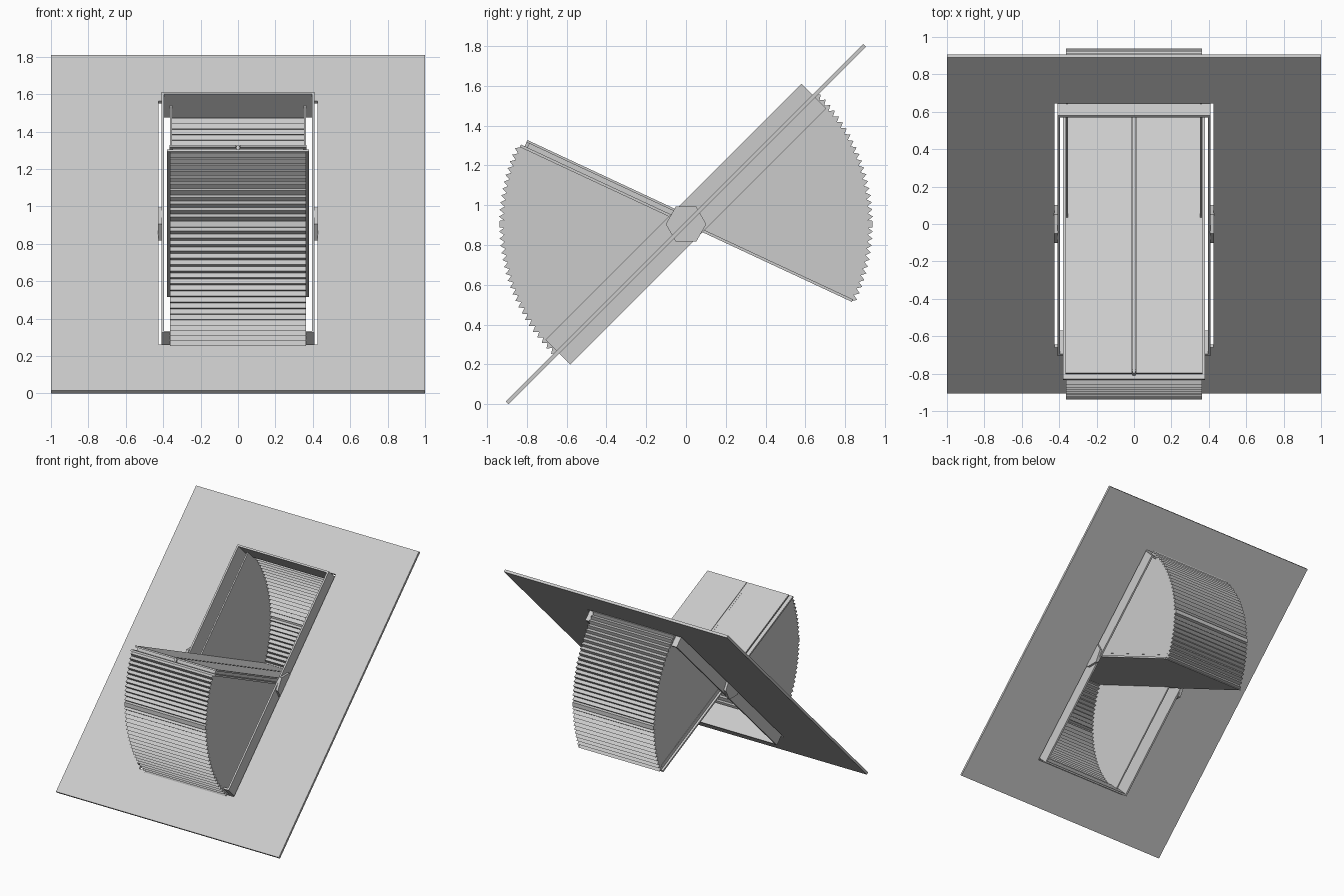
import bpy, bmesh
from math import radians, cos, sin
from mathutils import Matrix

if "Cube" in bpy.data.objects:
    bpy.data.objects.remove(bpy.data.objects["Cube"])

PIVOT = Matrix.Translation((0, 0, 0.905))
SLOPE = PIVOT @ Matrix.Rotation(radians(45), 4, 'X')    # roof pitch
SASH = PIVOT @ Matrix.Rotation(radians(-25), 4, 'X')    # opened window


def finish(name, bm, matrix):
    bmesh.ops.recalc_face_normals(bm, faces=bm.faces)
    bm.transform(matrix)
    me = bpy.data.meshes.new(name)
    bm.to_mesh(me)
    bm.free()
    ob = bpy.data.objects.new(name, me)
    bpy.context.collection.objects.link(ob)
    return ob


def box(name, x, y, z, matrix):
    bm = bmesh.new()
    bmesh.ops.create_cube(bm, size=1)
    for v in bm.verts:
        for i, (a, b) in enumerate((x, y, z)):
            v.co[i] = a if v.co[i] < 0 else b
    return finish(name, bm, matrix)


def ring(name, outer, inner, z0, z1, matrix):
    """Rectangular ring with half sizes outer and inner."""
    bm = bmesh.new()
    loops = []
    for (hx, hy), z in ((outer, z0), (outer, z1), (inner, z1), (inner, z0)):
        loops.append([bm.verts.new((sx * hx, sy * hy, z))
                      for sx, sy in ((-1, -1), (1, -1), (1, 1), (-1, 1))])
    for k in range(4):
        a, b = loops[k], loops[(k + 1) % 4]
        for i in range(4):
            j = (i + 1) % 4
            bm.faces.new((a[i], a[j], b[j], b[i]))
    return finish(name, bm, matrix)


def pleats(start, end, pitch=2.15, low=0.915, high=0.94):
    """Zigzag arc points (y, z) between two angles in degrees."""
    n = round((end - start) / pitch)
    step = (end - start) / n
    pts = []
    for i in range(n):
        a = start + i * step
        pts += [(a, low), (a + step * 0.5, high)]
    pts.append((end, low))
    return [(r * cos(radians(a)), r * sin(radians(a))) for a, r in pts]


def bellows(label, turn):
    # two pleated runs with a flat band between them
    matrix = PIVOT @ Matrix.Rotation(radians(turn), 4, 'X')
    band = [(0.938 * cos(radians(a)), 0.938 * sin(radians(a))) for a in (-1, 1)]
    arc = pleats(-25, -1.2) + band + pleats(1.2, 45)
    bm = bmesh.new()
    left, right = [[bm.verts.new((x, y, z)) for y, z in arc] for x in (-0.36, 0.36)]
    for i in range(len(arc) - 1):
        bm.faces.new((left[i], right[i], right[i + 1], left[i + 1]))
    ob = finish(label + "_pleated_cover", bm, matrix)
    mod = ob.modifiers.new("thickness", 'SOLIDIFY')
    mod.thickness = 0.008
    # sector side walls
    for side, x0, x1 in (("left", -0.363, -0.352), ("right", 0.352, 0.363)):
        bm = bmesh.new()
        face = bm.faces.new([bm.verts.new((x0, y, z)) for y, z in [(0, 0)] + arc])
        ext = bmesh.ops.extrude_face_region(bm, geom=[face], use_keep_orig=True)
        for v in [g for g in ext["geom"] if isinstance(g, bmesh.types.BMVert)]:
            v.co.x = x1
        finish(f"{label}_{side}_wall", bm, matrix)


# roof sheet with opening, and window frame inside it
ring("roof_sheet", (1, 1.27), (0.425, 0.922), -0.01, 0.01, SLOPE)
ring("window_frame", (0.41, 0.909), (0.396, 0.895), -0.088, 0.088, SLOPE)

# pleated sectors below the front half and above the back half
bellows("front", 180)
bellows("back", 0)

# pivoting sash: base panel, two upper panels and centre bar
box("sash_base", (-0.38, 0.38), (-0.92, 0.92), (-0.002, 0.012), SASH)
ring("sash_spacer", (0.35, 0.885), (0.335, 0.87), 0.012, 0.034, SASH)
for side, x0, x1 in (("left", -0.365, -0.011), ("right", 0.011, 0.365)):
    box(side + "_upper_panel", (x0, x1), (-0.9, 0.9), (0.034, 0.046), SASH)
box("sash_centre_bar", (-0.009, 0.009), (-0.9, 0.9), (0.012, 0.044), SASH)

# hexagonal pivot plates
for side, s in (("left", -1), ("right", 1)):
    bm = bmesh.new()
    bmesh.ops.create_cone(bm, cap_ends=True, segments=6, radius1=0.102, radius2=0.102, depth=0.022)
    bm.transform(Matrix.Rotation(radians(90), 4, 'Y'))
    # turn so that corners point to the front and back
    vert = max(bm.verts, key=lambda v: v.co.z)
    if vert.co.z > 0.1:
        bm.transform(Matrix.Rotation(radians(30), 4, 'X'))
    bm.transform(Matrix.Translation((s * 0.417, 0, 0)))
    finish(side + "_pivot", bm, PIVOT)
